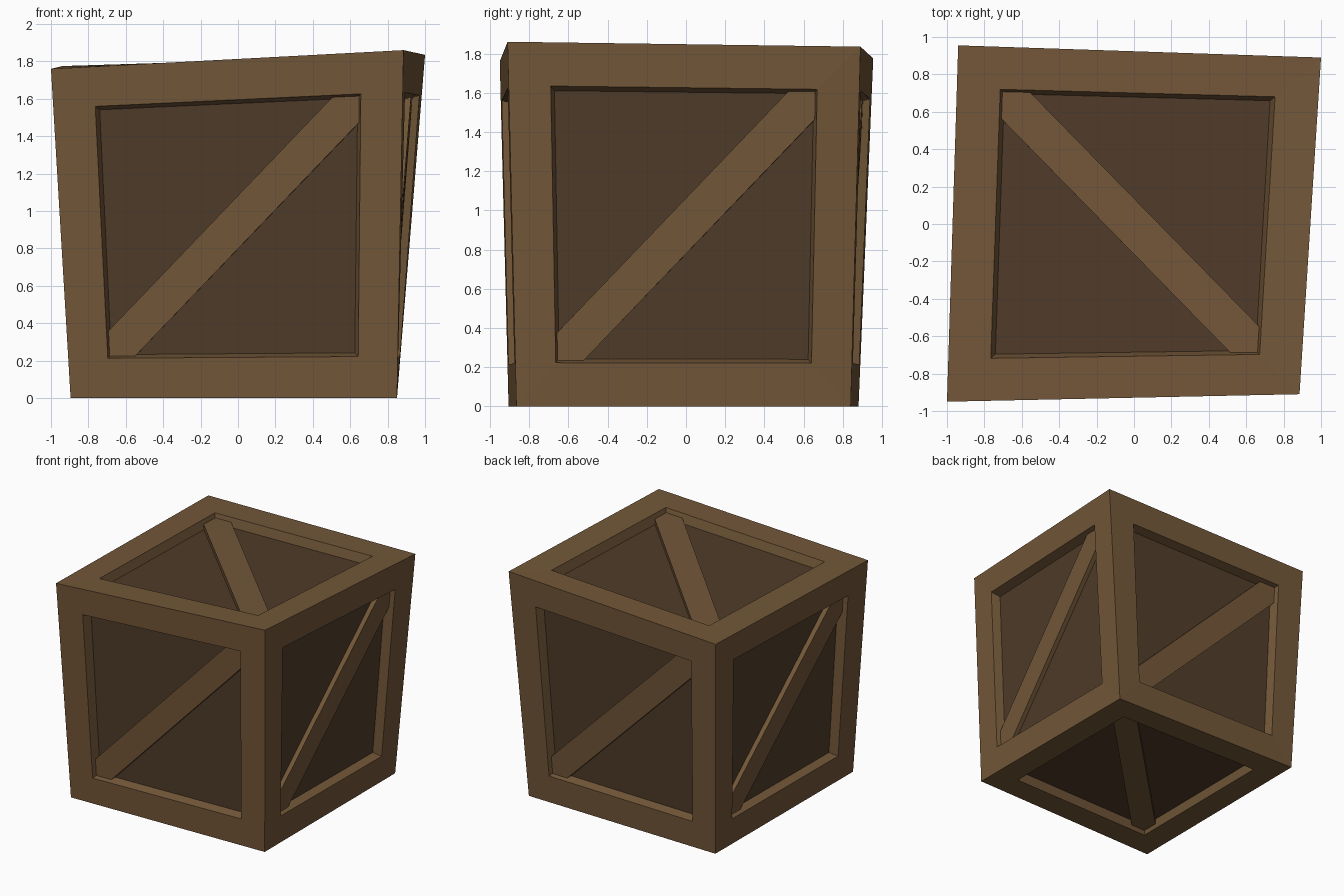
import bpy
from mathutils import Vector

if "Cube" in bpy.data.objects:
    bpy.data.objects.remove(bpy.data.objects["Cube"])

# Skewed crate: eight corners, keyed by (right, back, top)
CORNER = {
    (0, 0, 0): (-0.895, -0.905, 0.0), (1, 0, 0): (0.85, -0.865, 0.0),
    (0, 1, 0): (-0.885, 0.88, 0.0), (1, 1, 0): (0.85, 0.84, 0.0),
    (0, 0, 1): (-1.0, -0.95, 1.76), (1, 0, 1): (0.885, -0.91, 1.86),
    (0, 1, 1): (-0.94, 0.955, 1.775), (1, 1, 1): (1.0, 0.89, 1.835),
}
X, Y, Z = Vector((1, 0, 0)), Vector((0, 1, 0)), Vector((0, 0, 1))
# Each side: start corner, u and v directions (brace runs from u=v=0 to u=v=1)
SIDES = {
    "front": (Vector((0, 0, 0)), X, Z), "right": (X, Y, Z),
    "back": (X + Y, -X, Z), "left": (Y, -Y, Z),
    "top": (Y + Z, -Y, X), "bottom": (Vector((0, 0, 0)), Y, X),
}
DEPTH = 0.04


def warp(p):
    """Map a unit-cube point into the skewed crate."""
    out = Vector((0, 0, 0))
    for key, co in CORNER.items():
        w = 1.0
        for k, t in zip(key, p):
            w *= t if k else 1 - t
        out += w * Vector(co)
    return out


def on_side(side, u, v, w):
    o, du, dv = SIDES[side]
    return warp(o + du * u + dv * v + dv.cross(du) * w)


def square(side, inset, w):
    a, b = inset, 1 - inset
    return [on_side(side, u, v, w) for u, v in ((a, a), (b, a), (b, b), (a, b))]


def material(name, color):
    m = bpy.data.materials.new(name)
    m.diffuse_color = (*color, 1)
    m.use_nodes = True
    m.node_tree.nodes["Principled BSDF"].inputs["Base Color"].default_value = m.diffuse_color
    return m


def add(name, polys, mat):
    """Make an object from polygons, sharing coincident points."""
    index, verts, faces = {}, [], []
    for poly in polys:
        face = []
        for p in poly:
            key = tuple(round(c, 4) for c in p)
            if key not in index:
                index[key] = len(verts)
                verts.append(p)
            face.append(index[key])
        faces.append(face)
    me = bpy.data.meshes.new(name)
    me.from_pydata(verts, [], faces)
    me.materials.append(mat)
    bpy.context.collection.objects.link(bpy.data.objects.new(name, me))


def bridge(a, b):
    n = len(a)
    return [(a[i], a[(i + 1) % n], b[(i + 1) % n], b[i]) for i in range(n)]


wood = material("frame_wood", (0.17, 0.095, 0.04))
dark = material("panel_wood", (0.08, 0.045, 0.022))

# Frame: border and recess walls on all six sides
frame = []
for s in SIDES:
    outer, opening, floor = square(s, 0, 0), square(s, 0.12, 0), square(s, 0.131, DEPTH)
    frame += bridge(outer, opening) + bridge(opening, floor)
add("frame", frame, wood)

a, b = 0.126, 0.203
HEX = ((a, a), (b, a), (1 - a, 1 - b), (1 - a, 1 - a), (1 - b, 1 - a), (a, b))
for s in SIDES:
    # Recessed panel
    add(s + "_panel", [square(s, 0.131, DEPTH)], dark)
    # Diagonal brace lying on the panel
    face = [on_side(s, u, v, 0.019) for u, v in HEX]
    base = [on_side(s, u, v, DEPTH) for u, v in HEX]
    add(s + "_brace", [face] + bridge(base, face), wood)
